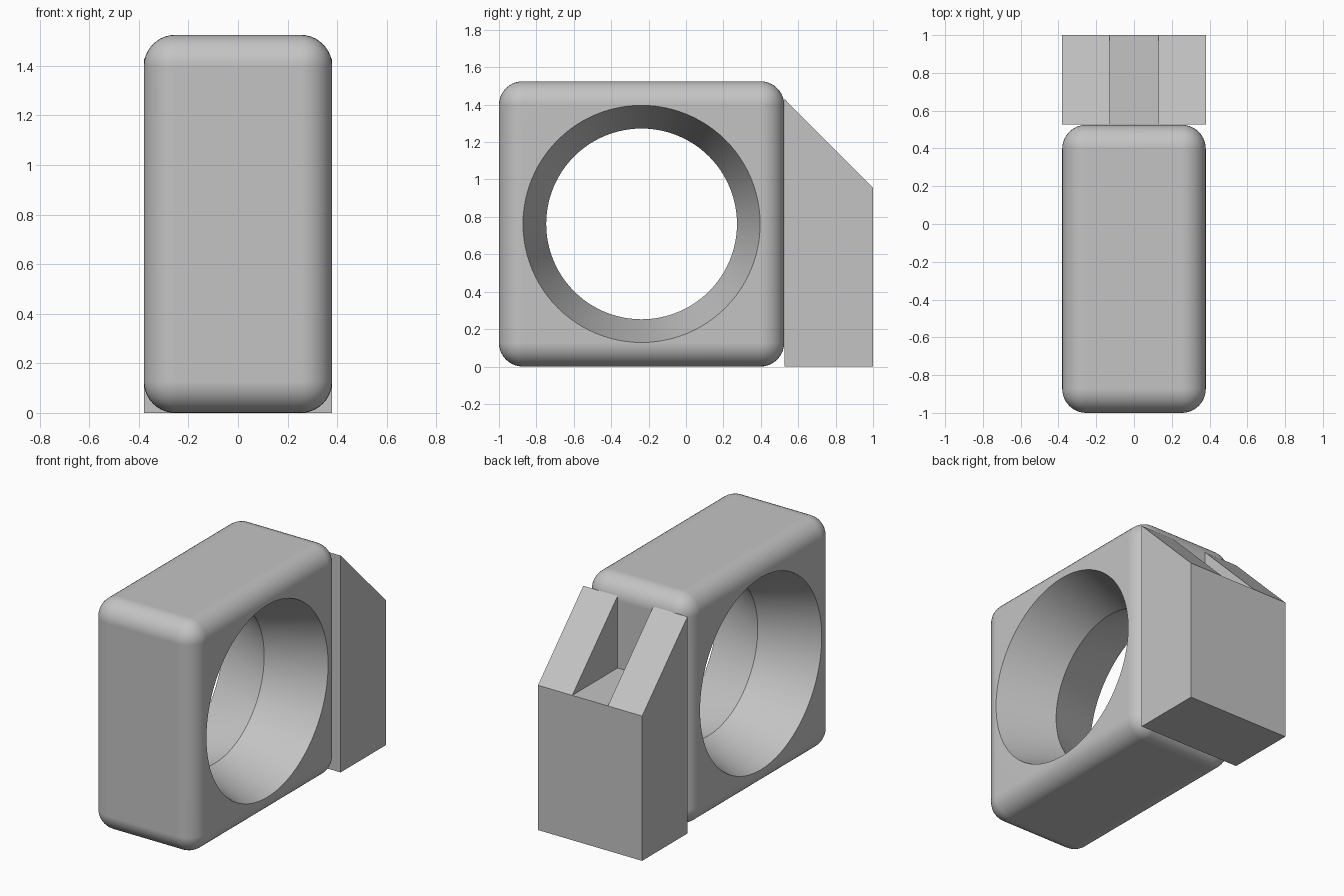
import bpy, bmesh, math

if "Cube" in bpy.data.objects:
    bpy.data.objects.remove(bpy.data.objects["Cube"], do_unlink=True)

HALF_W = 0.38          # half width of the whole model
SIDE = 1.525           # side of the square body
MID_Y, MID_Z = -1 + SIDE / 2, SIDE / 2
FILLET = 0.127
RIM, WAIST = 0.634, 0.51

grey = bpy.data.materials.new("plain grey")
grey.use_nodes = True
colour = (0.55, 0.55, 0.55, 1)
grey.diffuse_color = colour
grey.node_tree.nodes["Principled BSDF"].inputs["Base Color"].default_value = colour


def make_object(name, bm):
    bmesh.ops.recalc_face_normals(bm, faces=bm.faces)
    mesh = bpy.data.meshes.new(name)
    bm.to_mesh(mesh)
    bm.free()
    mesh.materials.append(grey)
    obj = bpy.data.objects.new(name, mesh)
    bpy.context.collection.objects.link(obj)
    return obj


def activate(obj):
    bpy.ops.object.select_all(action='DESELECT')
    obj.select_set(True)
    bpy.context.view_layer.objects.active = obj


def prism(name, profile, x0, x1):
    """Extrude a (y, z) profile along x."""
    bm = bmesh.new()
    face = bm.faces.new([bm.verts.new((x0, y, z)) for y, z in profile])
    out = bmesh.ops.extrude_face_region(bm, geom=[face])
    verts = [v for v in out["geom"] if isinstance(v, bmesh.types.BMVert)]
    bmesh.ops.translate(bm, verts=verts, vec=(x1 - x0, 0, 0))
    return make_object(name, bm)


def hourglass(name, segments=96):
    """Double cone along x, reaching a little past both body faces."""
    bm = bmesh.new()
    reach = HALF_W + 0.1
    wide = WAIST + (RIM - WAIST) * reach / HALF_W
    rings = []
    for x, r in ((-reach, wide), (0, WAIST), (reach, wide)):
        angles = [math.tau * i / segments for i in range(segments)]
        rings.append([bm.verts.new((x, MID_Y + r * math.cos(a), MID_Z + r * math.sin(a)))
                      for a in angles])
    for a, b in zip(rings, rings[1:]):
        for i in range(segments):
            j = (i + 1) % segments
            bm.faces.new((a[i], a[j], b[j], b[i]))
    bm.faces.new(rings[0])
    bm.faces.new(rings[-1])
    return make_object(name, bm)


# Rounded square body with a hole that narrows to the middle
low, high = -1, -1 + SIDE
body = prism("body", [(low, 0), (high, 0), (high, SIDE), (low, SIDE)], -HALF_W, HALF_W)
cutter = hourglass("hole_cutter")
cutter.hide_render = True

activate(body)
bevel = body.modifiers.new("fillet", 'BEVEL')
bevel.width = FILLET
bevel.segments = 10
bpy.ops.object.modifier_apply(modifier=bevel.name)
cut = body.modifiers.new("hole", 'BOOLEAN')
cut.operation = 'DIFFERENCE'
cut.solver = 'EXACT'
cut.object = cutter
bpy.ops.object.modifier_apply(modifier=cut.name)
bpy.data.objects.remove(cutter, do_unlink=True)
bpy.ops.object.shade_smooth_by_angle(angle=math.radians(25))
weighted = body.modifiers.new("flat sides", 'WEIGHTED_NORMAL')
weighted.keep_sharp = True

# Rear block: one piece, with two sloped cheeks either side of an open slot
TOP, SHELF, SLOT = 1.43, 0.955, 0.13
front, back = high + 0.002, 1.0
bm = bmesh.new()
outline = [(-HALF_W, 0), (HALF_W, 0), (HALF_W, SHELF), (SLOT, SHELF),
           (-SLOT, SHELF), (-HALF_W, SHELF)]
face = bm.faces.new([bm.verts.new((x, back, z)) for x, z in outline])
out = bmesh.ops.extrude_face_region(bm, geom=[face], use_keep_orig=True)
moved = [v for v in out["geom"] if isinstance(v, bmesh.types.BMVert)]
bmesh.ops.translate(bm, verts=moved, vec=(0, front - back, 0))
make_object("rear_block", bm)
for side, x0, x1 in (("right", -HALF_W, -SLOT), ("left", SLOT, HALF_W)):
    prism(side + "_cheek", [(front, SHELF), (back, SHELF), (front, TOP)], x0, x1)
